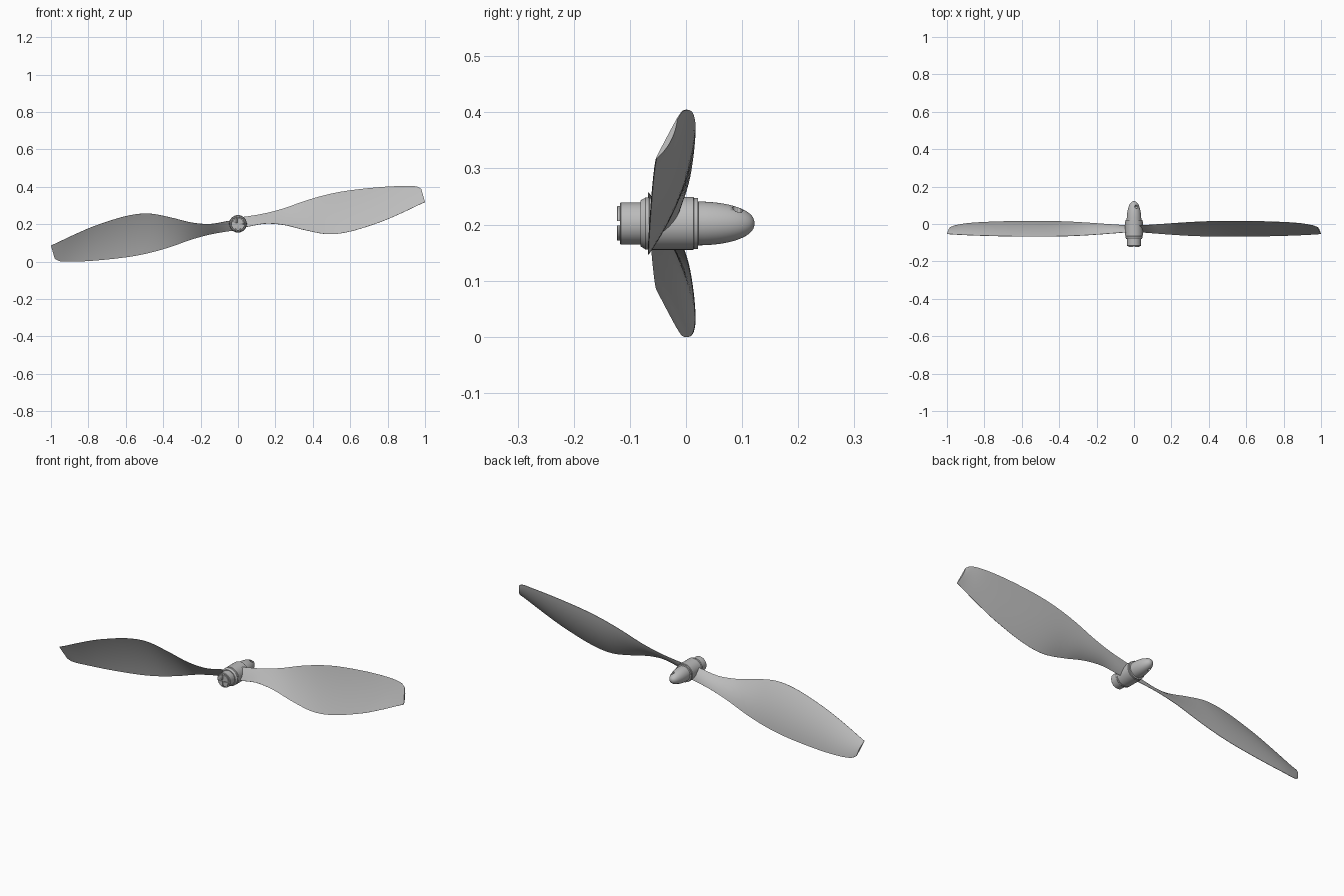
import bpy, bmesh, math
from mathutils import Vector, Matrix

cube = bpy.data.objects.get("Cube")
if cube:
    bpy.data.objects.remove(cube, do_unlink=True)

AXIS_Z = 0.202          # height of the shaft axis
CENTRE = Vector((0, 0, AXIS_Z))

grey = bpy.data.materials.new("light grey plastic")
grey.use_nodes = True
grey.diffuse_color = (0.5, 0.5, 0.5, 1)
grey.node_tree.nodes["Principled BSDF"].inputs["Base Color"].default_value = (0.5, 0.5, 0.5, 1)


def finish(bm, name, angle=35):
    """Turn a bmesh into a named, smooth-shaded object."""
    bmesh.ops.recalc_face_normals(bm, faces=bm.faces)
    mesh = bpy.data.meshes.new(name)
    bm.to_mesh(mesh)
    bm.free()
    mesh.materials.append(grey)
    obj = bpy.data.objects.new(name, mesh)
    bpy.context.collection.objects.link(obj)
    bpy.ops.object.select_all(action="DESELECT")
    obj.select_set(True)
    bpy.context.view_layer.objects.active = obj
    bpy.ops.object.shade_smooth_by_angle(angle=math.radians(angle))
    return obj


def lathe(name, profile, sides=48):
    """Spin (y, radius) points round the shaft axis and close both ends."""
    bm = bmesh.new()
    rings = []
    for y, r in profile:
        ring = []
        for i in range(sides):
            a = math.tau * i / sides
            ring.append(bm.verts.new((r * math.cos(a), y, AXIS_Z + r * math.sin(a))))
        rings.append(ring)
    for a, b in zip(rings, rings[1:]):
        for i in range(sides):
            j = (i + 1) % sides
            bm.faces.new((a[i], a[j], b[j], b[i]))
    bm.faces.new(rings[0])
    bm.faces.new(rings[-1])
    return finish(bm, name)


def cut(target, cutter):
    """Subtract a hidden cutter from the target."""
    cutter.hide_render = True
    cutter.hide_viewport = True
    cutter.display_type = "WIRE"
    mod = target.modifiers.new("cut", "BOOLEAN")
    mod.operation = "DIFFERENCE"
    mod.solver = "EXACT"
    mod.object = cutter


def smooth_path(keys, steps):
    """Catmull-Rom curve through the key points."""
    pts = [Vector(k) for k in keys]
    pts = [2 * pts[0] - pts[1]] + pts + [2 * pts[-1] - pts[-2]]
    out = []
    for a, b, c, d in zip(pts, pts[1:], pts[2:], pts[3:]):
        for s in range(steps):
            t = s / steps
            out.append(0.5 * (2 * b + (c - a) * t + (2 * a - 5 * b + 4 * c - d) * t * t
                              + (3 * b - a - 3 * c + d) * t ** 3))
    return out + [pts[-2]]


# Blade edges from root to tip
lower_edge = [(0, -.043, .178), (.06, -.046, .188), (.15, -.053, .203), (.25, -.06, .195),
              (.36, -.065, .168), (.48, -.067, .147), (.6, -.067, .161), (.76, -.064, .211),
              (.88, -.06, .262), (.96, -.056, .3), (1, -.053, .318)]
upper_edge = [(0, -.01, .236), (.06, -.006, .243), (.15, 0, .259), (.25, .007, .286),
              (.36, .013, .325), (.48, .016, .359), (.6, .016, .381), (.76, .012, .398),
              (.88, .005, .404), (.95, -.006, .402), (.98, -.016, .388)]


def blade(name, turn):
    """Loft a thin cambered section between the two edges."""
    bm = bmesh.new()
    count = 14
    sections = []
    for low, up in zip(smooth_path(lower_edge, 5), smooth_path(upper_edge, 5)):
        chord = up - low
        normal = Vector((0, chord.z, -chord.y)).normalized()   # towards the back
        size = chord.length
        back, front = [], []
        for i in range(count + 1):
            t = i / count
            bulge = 4 * t * (1 - t)
            mid = low + chord * t + normal * bulge * size * 0.045
            half = normal * (0.0008 + 0.004 * bulge)
            back.append(bm.verts.new(mid + half))
            front.append(bm.verts.new(mid - half))
        sections.append(back + front[::-1])
    n = len(sections[0])
    for a, b in zip(sections, sections[1:]):
        for i in range(n):
            j = (i + 1) % n
            bm.faces.new((a[i], a[j], b[j], b[i]))
    bm.faces.new(sections[0])
    bm.faces.new(sections[-1])
    bmesh.ops.rotate(bm, verts=bm.verts, cent=CENTRE, matrix=Matrix.Rotation(turn, 3, "Y"))
    return finish(bm, name, 50)


blade("left_blade", 0)
blade("right_blade", math.pi)

# Hub barrel with its stepped collar
lathe("hub", [(-.081, .036), (-.081, .041), (-.074, .045), (-.072, .0465), (-.066, .0465),
              (-.065, .0455), (-.062, .0455), (-.061, .047), (.013, .047), (.014, .0455),
              (.021, .0455), (.022, .038)])

# Front sleeve
lathe("front_sleeve", [(-.07, .0375), (-.116, .0375), (-.118, .0355), (-.118, .02)])

# Slotted screw head in the sleeve
screw = lathe("screw_head", [(-.11, .031), (-.122, .031), (-.123, .03)])
for i, size in enumerate(((.08, .02, .008), (.008, .02, .08))):
    bm = bmesh.new()
    bmesh.ops.create_cube(bm, size=1, matrix=Matrix.Translation((0, -.128, AXIS_Z))
                          @ Matrix.Diagonal((*size, 1)))
    cut(screw, finish(bm, f"slot_cutter_{i + 1}"))

# Rounded spinner with a cross hole near its tip
nose = [(.015, .0395), (.022, .039)]
for i in range(1, 17):
    a = math.pi / 2 * i / 16
    nose.append((.022 + .1 * math.sin(a), .0005 + .0385 * math.cos(a) ** 0.9))
spinner = lathe("spinner", nose)
bm = bmesh.new()
tilt = Vector((.45, 0, .9)).to_track_quat("Z", "Y").to_matrix().to_4x4()
bmesh.ops.create_cone(bm, cap_ends=True, segments=24, radius1=.009, radius2=.009, depth=.2,
                      matrix=Matrix.Translation((0, .092, AXIS_Z)) @ tilt)
cut(spinner, finish(bm, "hole_cutter"))
